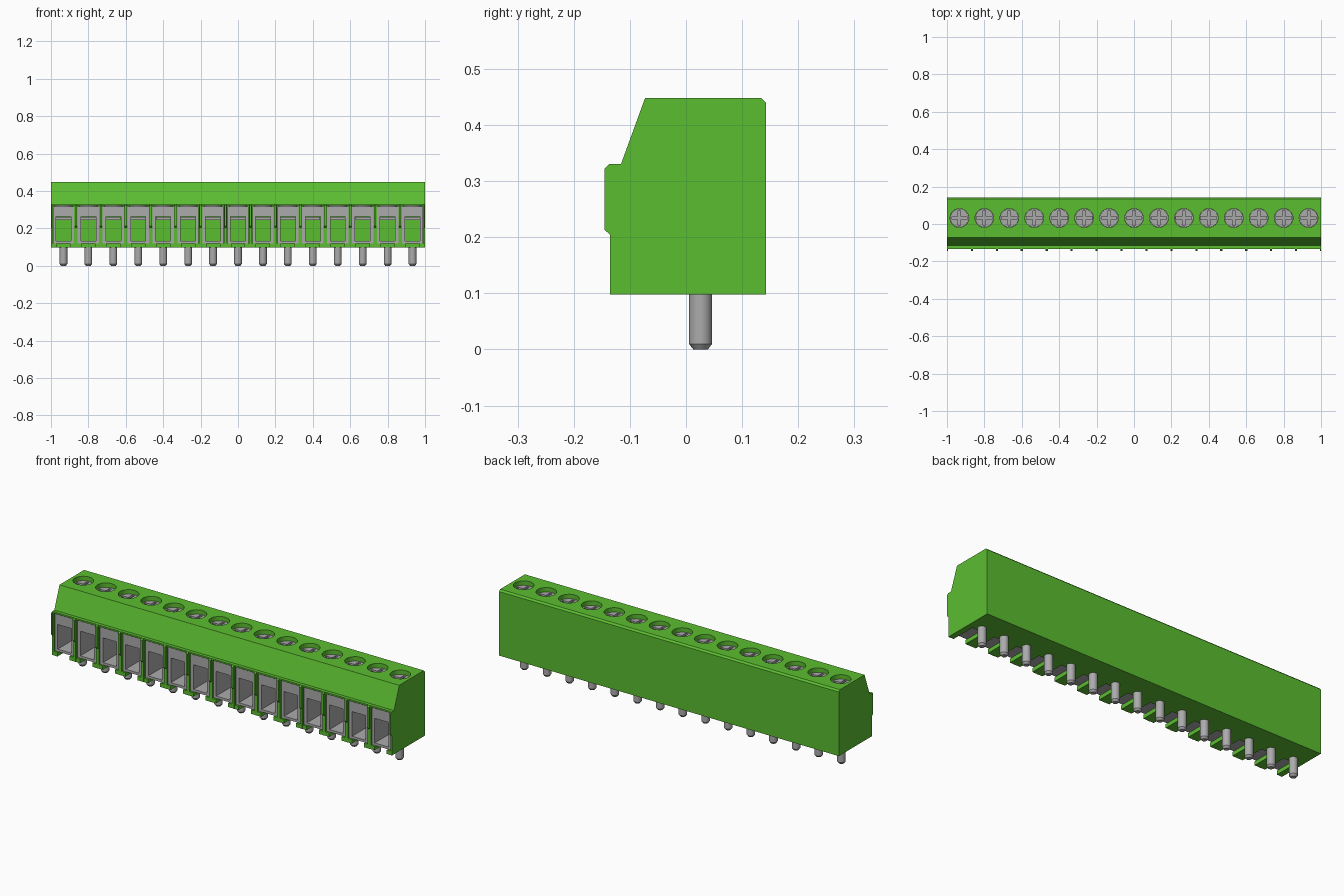
import bpy
import bmesh
import math
from mathutils import Matrix, Vector

if "Cube" in bpy.data.objects:
    bpy.data.objects.remove(bpy.data.objects["Cube"])

COUNT = 15
PITCH = 2 / COUNT
CENTRES = [-1 + PITCH * (i + 0.5) for i in range(COUNT)]
PIN_Y = 0.026


def material(name, rgb):
    m = bpy.data.materials.new(name)
    m.use_nodes = True
    m.diffuse_color = (*rgb, 1)
    bsdf = m.node_tree.nodes["Principled BSDF"]
    bsdf.inputs["Base Color"].default_value = (*rgb, 1)
    bsdf.inputs["Roughness"].default_value = 0.6
    return m


GREEN = material("green plastic", (0.105, 0.51, 0.03))
GREY = material("grey metal", (0.41, 0.41, 0.41))


def prism(bm, pts, offset):
    """Extrude a closed outline of 3D points by an offset."""
    a = [bm.verts.new(p) for p in pts]
    b = [bm.verts.new(Vector(p) + Vector(offset)) for p in pts]
    n = len(pts)
    faces = [bm.faces.new(a), bm.faces.new(b[::-1])]
    for i in range(n):
        j = (i + 1) % n
        faces.append(bm.faces.new((a[i], b[i], b[j], a[j])))
    bmesh.ops.recalc_face_normals(bm, faces=faces)


def box(bm, x0, x1, y0, y1, z0, z1):
    prism(bm, [(x0, y0, z0), (x1, y0, z0), (x1, y1, z0), (x0, y1, z0)],
          (0, 0, z1 - z0))


def cylinder(bm, r0, r1, x, y, z0, z1, sides=32):
    bmesh.ops.create_cone(bm, cap_ends=True, segments=sides, radius1=r0, radius2=r1,
                          depth=z1 - z0, matrix=Matrix.Translation((x, y, (z0 + z1) / 2)))


def make(name, bm, mat):
    mesh = bpy.data.meshes.new(name)
    bm.to_mesh(mesh)
    bm.free()
    mesh.materials.append(mat)
    ob = bpy.data.objects.new(name, mesh)
    bpy.context.collection.objects.link(ob)
    return ob


def activate(ob):
    bpy.ops.object.select_all(action="DESELECT")
    ob.select_set(True)
    bpy.context.view_layer.objects.active = ob


def cut(ob, bm):
    """Subtract a temporary cutter from an object."""
    cutter = make("cutter", bm, ob.data.materials[0])
    cutter.hide_render = True
    mod = ob.modifiers.new("cut", "BOOLEAN")
    mod.operation = "DIFFERENCE"
    mod.solver = "EXACT"
    mod.object = cutter
    activate(ob)
    bpy.ops.object.modifier_apply(modifier=mod.name)
    bpy.data.objects.remove(cutter)


def smooth(ob):
    activate(ob)
    bpy.ops.object.shade_smooth_by_angle(angle=math.radians(30))


def repeat(ob):
    """Place one copy of a part in every cell."""
    name = ob.name
    ob.name = name + "_1"
    ob.location.x = CENTRES[0]
    for i, x in enumerate(CENTRES[1:], 2):
        copy = ob.copy()
        copy.name = f"{name}_{i}"
        copy.location.x = x
        bpy.context.collection.objects.link(copy)


# Housing: side profile extruded along its length
profile = [(-0.135, 0.098), (0.143, 0.098), (0.143, 0.439), (0.134, 0.448),
           (-0.073, 0.448), (-0.116, 0.33), (-0.137, 0.33), (-0.145, 0.322),
           (-0.145, 0.213), (-0.135, 0.204)]
bm = bmesh.new()
prism(bm, [(-1, y, z) for y, z in profile], (2, 0, 0))
housing = make("housing", bm, GREEN)

# Front shaved back between the thin ribs
bm = bmesh.new()
for x in CENTRES:
    box(bm, x - 0.061, x + 0.061, -0.2, -0.134, 0.05, 0.4)
cut(housing, bm)

# Wire pockets
bm = bmesh.new()
for x in CENTRES:
    box(bm, x - 0.0575, x + 0.0575, -0.2, 0.1, 0.119, 0.322)
cut(housing, bm)

# Slots under the pockets, open to the front
bm = bmesh.new()
for x in CENTRES:
    box(bm, x - 0.036, x + 0.036, -0.2, 0.0, 0.05, 0.13)
cut(housing, bm)

# Screw holes in the top
bm = bmesh.new()
for x in CENTRES:
    cylinder(bm, 0.05, 0.05, x, 0.032, 0.31, 0.5)
cut(housing, bm)
smooth(housing)

# Metal wire cage: open rectangular tube
bm = bmesh.new()
box(bm, -0.0568, 0.0568, -0.126, 0.085, 0.12, 0.317)
cage = make("wire_cage", bm, GREY)
bm = bmesh.new()
box(bm, -0.04, 0.04, -0.2, 0.2, 0.133, 0.264)
cut(cage, bm)
repeat(cage)

# Clamp plate under the cage roof
bm = bmesh.new()
box(bm, -0.0395, 0.0395, -0.09, 0.084, 0.246, 0.262)
repeat(make("clamp_plate", bm, GREY))

# Screw with a cross slot
bm = bmesh.new()
cylinder(bm, 0.049, 0.049, 0, 0.032, 0.316, 0.425)
screw = make("screw", bm, GREY)
w, r = 0.007, 0.041
corner = [(r, -w), (r, w), (w, w)]
cross = []
for q in range(4):
    c, s = round(math.cos(q * math.pi / 2)), round(math.sin(q * math.pi / 2))
    cross += [(x * c - y * s, 0.032 + x * s + y * c, 0.408) for x, y in corner]
bm = bmesh.new()
prism(bm, cross, (0, 0, 0.1))
cut(screw, bm)
smooth(screw)
repeat(screw)

# Solder pin with a tapered tip
bm = bmesh.new()
cylinder(bm, 0.013, 0.0207, 0, PIN_Y, 0, 0.01, 24)
cylinder(bm, 0.0207, 0.0207, 0, PIN_Y, 0.01, 0.125, 24)
pin = make("solder_pin", bm, GREY)
smooth(pin)
repeat(pin)
